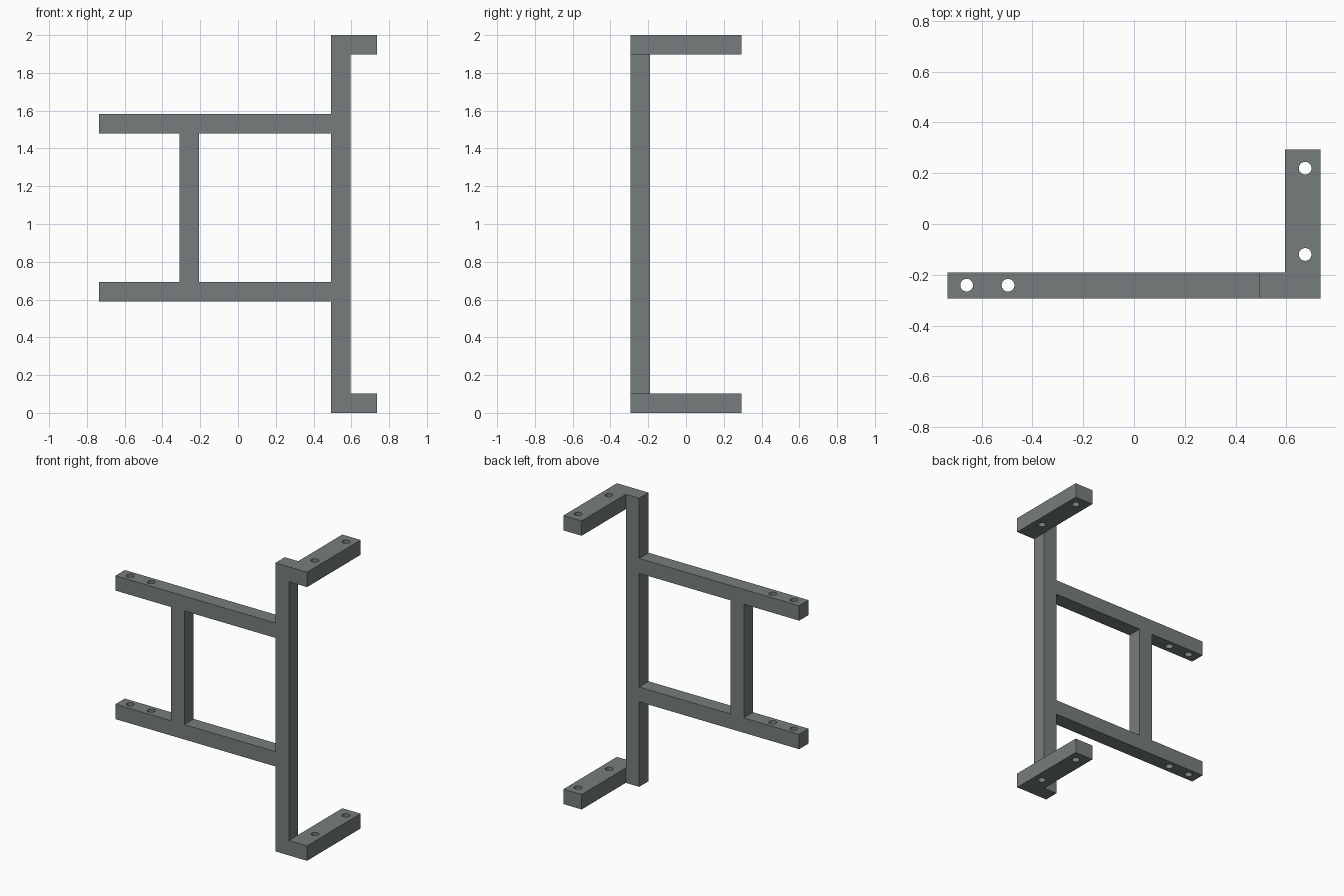
import bpy

if "Cube" in bpy.data.objects:
    bpy.data.objects.remove(bpy.data.objects["Cube"])

steel = bpy.data.materials.new("grey steel")
steel.diffuse_color = (0.18, 0.207, 0.207, 1)
steel.use_nodes = True
steel.node_tree.nodes["Principled BSDF"].inputs["Base Color"].default_value = steel.diffuse_color

Y0, Y1 = -0.293, -0.19      # depth of the flat frame
T = 0.103                   # bar thickness
HOLE_RADIUS = 0.025


def bar(name, x, y, z):
    """Square-edged bar spanning three (low, high) ranges."""
    bpy.ops.mesh.primitive_cube_add(size=1, location=[sum(r) / 2 for r in (x, y, z)])
    ob = bpy.context.object
    ob.name = name
    ob.scale = [r[1] - r[0] for r in (x, y, z)]
    bpy.ops.object.transform_apply(location=False, rotation=False, scale=True)
    ob.data.materials.append(steel)
    return ob


def drill(ob, points):
    """Cut vertical bolt holes right through a bar."""
    for px, py in points:
        bpy.ops.mesh.primitive_cylinder_add(vertices=32, radius=HOLE_RADIUS, depth=0.3,
                                            location=(px, py, ob.location.z))
        cutter = bpy.context.object
        cutter.name = "hole_cutter"
        cutter.hide_render = True
        cutter.data.materials.append(steel)
        bpy.context.view_layer.objects.active = ob
        mod = ob.modifiers.new("hole", 'BOOLEAN')
        mod.operation = 'DIFFERENCE'
        mod.solver = 'EXACT'
        mod.object = cutter
        bpy.ops.object.modifier_apply(modifier=mod.name)
        bpy.data.objects.remove(cutter)


# Upright post and the strut between the rails
bar("post", (0.492, 0.595), (Y0, Y1), (0, 2))
bar("strut", (-0.31, -0.207), (Y0, Y1), (0.692, 1.48))

# Mounting arms reaching back from both ends of the post
for name, z in (("lower_arm", 0), ("upper_arm", 2 - T)):
    arm = bar(name, (0.595, 0.735), (Y0, 0.293), (z, z + T))
    drill(arm, [(0.674, 0.22), (0.674, -0.12)])

# Horizontal rails reaching left from the post
for name, z in (("lower_rail", 0.589), ("upper_rail", 1.48)):
    rail = bar(name, (-0.735, 0.492), (Y0, Y1), (z, z + T))
    drill(rail, [(-0.659, -0.241), (-0.496, -0.241)])
